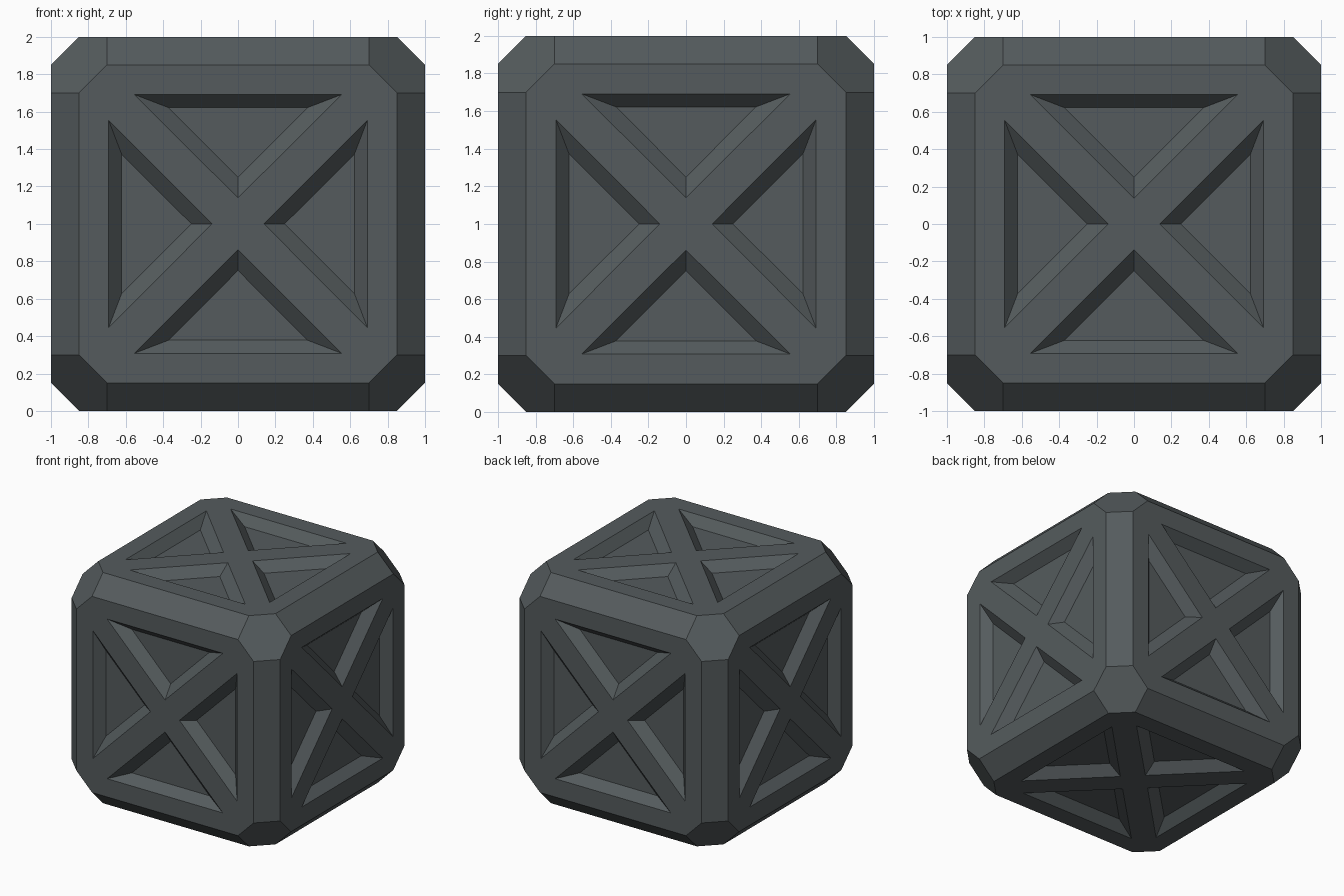
import bpy, bmesh
from math import pi
from itertools import permutations, product
from mathutils import Matrix, Vector

if "Cube" in bpy.data.objects:
    bpy.data.objects.remove(bpy.data.objects["Cube"])

DEPTH = 0.078   # recess depth
CENTRE = Matrix.Translation((0, 0, 1))


def make_object(name, bm):
    bmesh.ops.recalc_face_normals(bm, faces=bm.faces)
    mesh = bpy.data.meshes.new(name)
    bm.to_mesh(mesh)
    bm.free()
    obj = bpy.data.objects.new(name, mesh)
    bpy.context.collection.objects.link(obj)
    return obj


# Crate body: cube with chamfered edges and cut corners
bm = bmesh.new()
for p in permutations((1, 0.85, 0.7)):
    for s in product((-1, 1), repeat=3):
        bm.verts.new([a * b for a, b in zip(p, s)])
bmesh.ops.convex_hull(bm, input=bm.verts)
bmesh.ops.dissolve_limit(bm, angle_limit=0.01, verts=bm.verts, edges=bm.edges)
bm.transform(CENTRE)
body = make_object("crate_body", bm)

# Tapered triangular recesses: four per side, six sides
rim = [(-0.555, 0.692), (0.555, 0.692), (0, 0.139)]
floor = [(-0.372, 0.622), (0.372, 0.622), (0, 0.249)]
sides = [Matrix.Rotation(i * pi / 2, 4, 'X') for i in range(4)]
sides += [Matrix.Rotation(s * pi / 2, 4, 'Y') for s in (-1, 1)]

bm = bmesh.new()
for side in sides:
    for k in range(4):
        m = CENTRE @ side @ Matrix.Rotation(k * pi / 2, 4, 'Z')
        low = [Vector((x, y, 1 - DEPTH)) for x, y in floor]
        top = [Vector((x, y, 1)) for x, y in rim]
        # continue the sloped walls slightly beyond the surface
        high = [t + (t - l) * 0.25 for l, t in zip(low, top)]
        a = [bm.verts.new(m @ v) for v in low]
        b = [bm.verts.new(m @ v) for v in high]
        bm.faces.new(a)
        bm.faces.new(b[::-1])
        for i in range(3):
            j = (i + 1) % 3
            bm.faces.new((a[i], b[i], b[j], a[j]))
cutter = make_object("recess_cutter", bm)
cutter.hide_render = True

# Carve the recesses, leaving the frame and cross braces
mod = body.modifiers.new("recesses", 'BOOLEAN')
mod.operation = 'DIFFERENCE'
mod.solver = 'EXACT'
mod.object = cutter
bpy.context.view_layer.objects.active = body
body.select_set(True)
bpy.ops.object.modifier_apply(modifier=mod.name)
bpy.data.objects.remove(cutter)

# Dark slate colour
mat = bpy.data.materials.new("dark_slate")
mat.diffuse_color = (0.09, 0.105, 0.11, 1)
mat.use_nodes = True
mat.node_tree.nodes["Principled BSDF"].inputs["Base Color"].default_value = mat.diffuse_color
body.data.materials.clear()
body.data.materials.append(mat)
